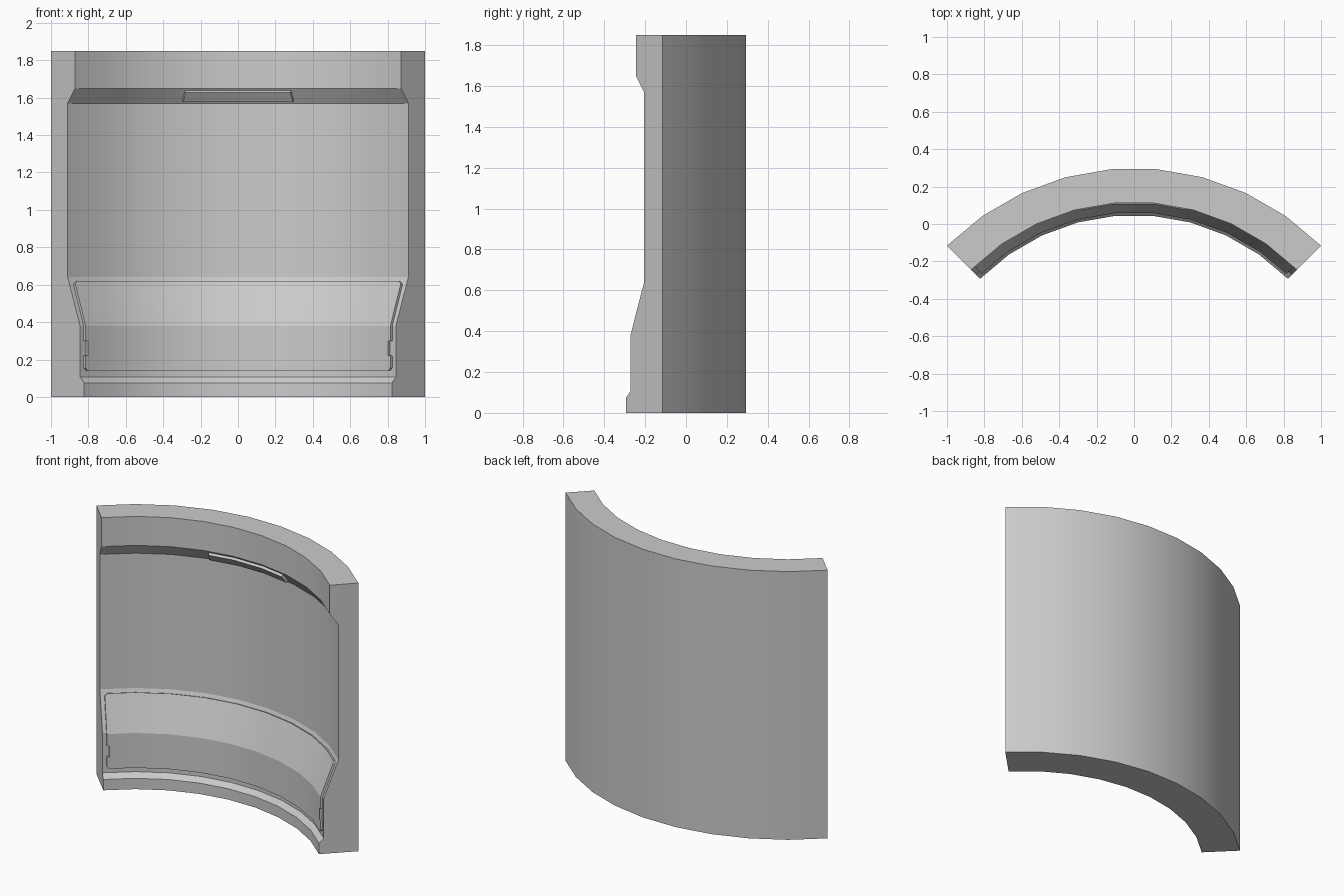
import bpy, bmesh
from math import sin, cos, radians, hypot

if "Cube" in bpy.data.objects:
    bpy.data.objects.remove(bpy.data.objects["Cube"])

CY = -1.116                      # y of the arc centre
STEP = 10                        # degrees per facet
SEAMS = [-45 + STEP * i for i in range(10)]
R_OUT = 2 ** 0.5

# inner face of the wall: (vertex radius, z), bottom to top
INNER = [(1.164, 0), (1.164, 0.075), (1.194, 0.107), (1.194, 0.38),
         (1.288, 0.64), (1.288, 1.57), (1.232, 1.65), (1.232, 1.85)]


def on_arc(r, deg, z):
    """Point on the faceted arc whose corners lie at radius r."""
    mid = max(-40, min(40, STEP * round(deg / STEP)))
    k = r * cos(radians(STEP / 2)) / cos(radians(deg - mid))
    return (k * sin(radians(deg)), CY + k * cos(radians(deg)), z)


def inner_at(z):
    """Radius of the inner face and its (r, z) normal at height z."""
    for (r0, z0), (r1, z1) in zip(INNER, INNER[1:]):
        if z0 <= z <= z1:
            n = hypot(r1 - r0, z1 - z0)
            r = r0 + (r1 - r0) * (z - z0) / (z1 - z0)
            return r, -(z1 - z0) / n, (r1 - r0) / n


def finish(bm, name):
    bm.normal_update()
    me = bpy.data.meshes.new(name)
    bm.to_mesh(me)
    bm.free()
    ob = bpy.data.objects.new(name, me)
    bpy.context.collection.objects.link(ob)
    bpy.ops.object.select_all(action='DESELECT')
    ob.select_set(True)
    bpy.context.view_layer.objects.active = ob
    bpy.ops.object.shade_smooth_by_angle(angle=radians(15))
    return ob


def curved_wall():
    """Sweep the closed wall profile around the arc and cap both ends."""
    prof = INNER + [(R_OUT, 1.85), (R_OUT, 0)]
    bm = bmesh.new()
    rings = [[bm.verts.new(on_arc(r, a, z)) for r, z in prof] for a in SEAMS]
    n = len(prof)
    for p, q in zip(rings, rings[1:]):
        for i in range(n):
            j = (i + 1) % n
            bm.faces.new((p[i], p[j], q[j], q[i]))
    bm.faces.new(rings[0])
    bm.faces.new(rings[-1][::-1])
    bmesh.ops.recalc_face_normals(bm, faces=bm.faces)
    return finish(bm, "curved_wall")


def raised_plate(name, rows, height):
    """Plate lying on the inner face; rows are (z, half angle), bottom to top."""
    inside = [a for a in SEAMS if abs(a) < min(h for _, h in rows)]
    bm = bmesh.new()

    def grid(off):
        out = []
        for z, half in rows:
            r, nr, nz = inner_at(z)
            out.append([bm.verts.new(on_arc(r + off * nr, a, z + off * nz))
                        for a in [-half] + inside + [half]])
        return out

    def border(g):
        return (g[0] + [row[-1] for row in g[1:-1]] + g[-1][::-1]
                + [row[0] for row in g[-2:0:-1]])

    top, base = grid(height), grid(-0.002)
    for lo, hi in zip(top, top[1:]):
        for i in range(len(lo) - 1):
            bm.faces.new((lo[i], lo[i + 1], hi[i + 1], hi[i]))
    # side walls running down into the main wall
    t, b = border(top), border(base)
    for i in range(len(t)):
        j = (i + 1) % len(t)
        bm.faces.new((b[i], b[j], t[j], t[i]))
    return finish(bm, name)


curved_wall()

# lower panel with clipped corners and a notch in each side
raised_plate("lower_panel", [
    (0.14, 43.1), (0.155, 43.8), (0.22, 43.8), (0.222, 43.0), (0.298, 43.0),
    (0.30, 43.8), (0.38, 43.8), (0.60, 43.8), (0.615, 43.0)], 0.015)

# small tab on the underside of the upper ledge
raised_plate("upper_tab", [(0.0 + 1.588, 13.5), (1.638, 13.2)], 0.018)
